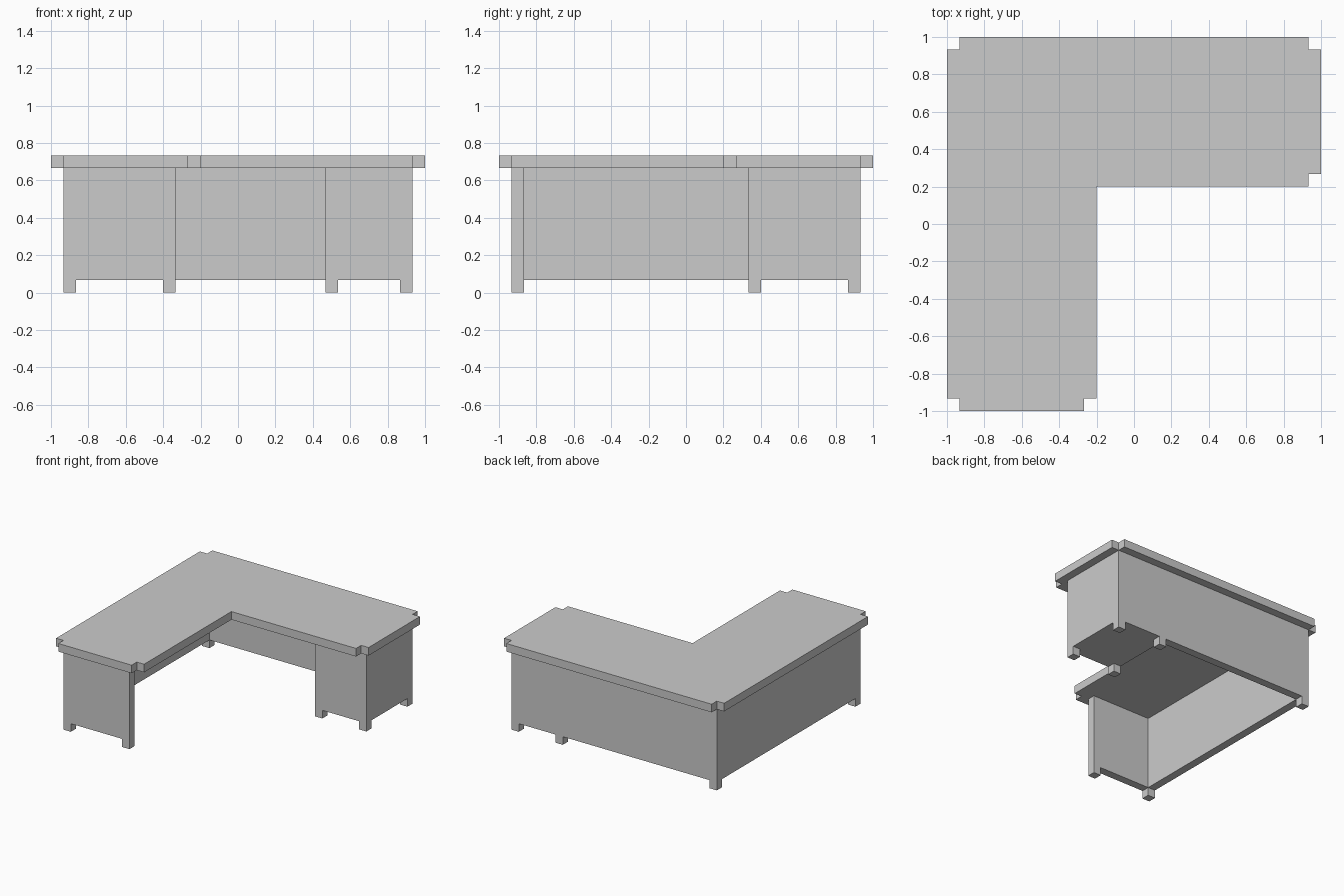
import bpy
import bmesh

if "Cube" in bpy.data.objects:
    bpy.data.objects.remove(bpy.data.objects["Cube"])

U = 1 / 15  # the desk sits on a 30-step grid


def extrude_outline(name, outline, z0, z1):
    """Extrude a counter-clockwise outline (grid steps) from z0 to z1."""
    bm = bmesh.new()
    face = bm.faces.new([bm.verts.new((x * U, y * U, z0 * U)) for x, y in outline])
    res = bmesh.ops.extrude_face_region(bm, geom=[face], use_keep_orig=True)
    top = [v for v in res["geom"] if isinstance(v, bmesh.types.BMVert)]
    bmesh.ops.translate(bm, verts=top, vec=(0, 0, (z1 - z0) * U))
    bmesh.ops.recalc_face_normals(bm, faces=bm.faces)
    mesh = bpy.data.meshes.new(name)
    bm.to_mesh(mesh)
    bm.free()
    obj = bpy.data.objects.new(name, mesh)
    bpy.context.collection.objects.link(obj)
    return obj


# L-shaped desktop with notched outer corners
extrude_outline("desktop", [
    (-14, -15), (-4, -15), (-4, -14), (-3, -14), (-3, 3), (14, 3), (14, 4), (15, 4),
    (15, 14), (14, 14), (14, 15), (-14, 15), (-14, 14), (-15, 14), (-15, -14), (-14, -14),
], 10, 11)

# Front, left and back panels running into the solid pedestal on the right
extrude_outline("panels_and_pedestal", [
    (-14, -14), (-5, -14), (-5, -13), (-13, -13), (-13, 13),
    (7, 13), (7, 5), (14, 5), (14, 14), (-14, 14),
], 1, 10)

# Square feet: three under the panels, four under the pedestal
feet = {
    "front_left_foot": (-14, -14), "front_end_foot": (-6, -14), "back_left_foot": (-14, 13),
    "pedestal_front_left_foot": (7, 5), "pedestal_front_right_foot": (13, 5),
    "pedestal_back_left_foot": (7, 13), "pedestal_back_right_foot": (13, 13),
}
for name, (x, y) in feet.items():
    extrude_outline(name, [(x, y), (x + 1, y), (x + 1, y + 1), (x, y + 1)], 0, 1)
